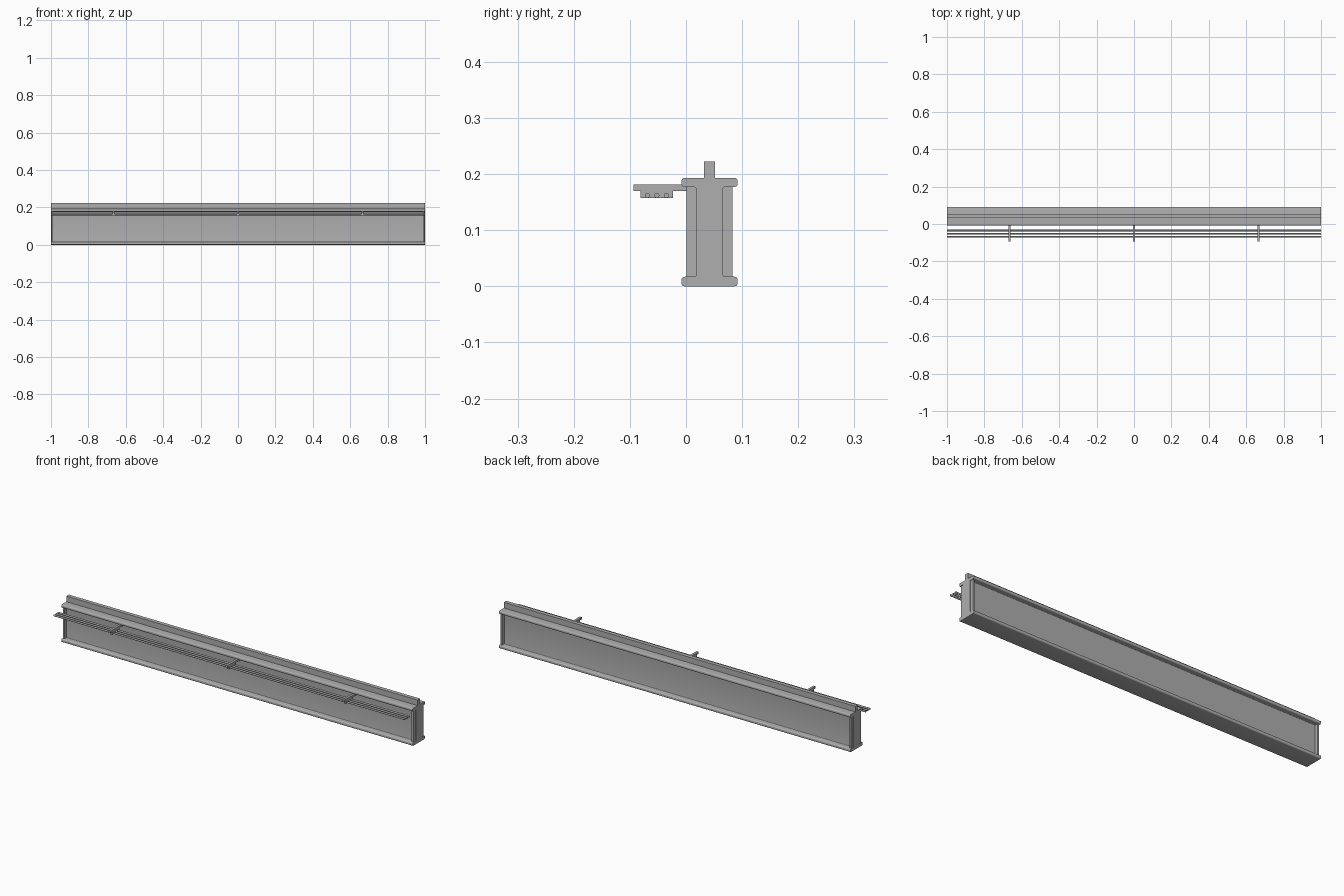
import bpy, bmesh
from mathutils import Vector

cube = bpy.data.objects.get("Cube")
if cube:
    bpy.data.objects.remove(cube, do_unlink=True)

steel = bpy.data.materials.new("grey_steel")
steel.use_nodes = True
grey = (0.43, 0.43, 0.43, 1)
steel.diffuse_color = grey
steel.node_tree.nodes["Principled BSDF"].inputs["Base Color"].default_value = grey

MID = 0.042      # centre plane of the girder
HALF = 1.0       # half length


def finish(name, bm, smooth=False):
    bmesh.ops.recalc_face_normals(bm, faces=bm.faces)
    mesh = bpy.data.meshes.new(name)
    bm.to_mesh(mesh)
    bm.free()
    mesh.materials.append(steel)
    obj = bpy.data.objects.new(name, mesh)
    bpy.context.collection.objects.link(obj)
    if smooth:
        bpy.ops.object.select_all(action='DESELECT')
        obj.select_set(True)
        bpy.context.view_layer.objects.active = obj
        bpy.ops.object.shade_smooth_by_angle()
    return obj


def box(name, x, y, z):
    bm = bmesh.new()
    bmesh.ops.create_cube(bm, size=1)
    for v in bm.verts:
        v.co = [lo + (c + 0.5) * (hi - lo) for c, (lo, hi) in zip(v.co, (x, y, z))]
    return finish(name, bm)


def rounded(corners, steps=4):
    """Round each (y, z, radius) corner of a closed outline."""
    out = []
    for i, (y, z, r) in enumerate(corners):
        p = Vector((y, z))
        a, b = (p + (Vector(corners[j][:2]) - p).normalized() * r
                for j in (i - 1, (i + 1) % len(corners)))
        for k in range(steps + 1):
            t = k / steps
            out.append(a * (1 - t) ** 2 + p * 2 * t * (1 - t) + b * t * t)
    return out


# I-shaped girder, outline mirrored about its centre plane
side = [(0.05, 0, 0.006), (0.05, 0.017, 0.006), (0.024, 0.017, 0.004),
        (0.024, 0.177, 0.004), (0.05, 0.177, 0.006), (0.05, 0.193, 0.006)]
outline = [(MID + y, z, r) for y, z, r in side]
outline += [(MID - y, z, r) for y, z, r in reversed(side)]
bm = bmesh.new()
face = bm.faces.new([bm.verts.new((-HALF, p.x, p.y)) for p in rounded(outline)])
ext = bmesh.ops.extrude_face_region(bm, geom=[face], use_keep_orig=True)
bmesh.ops.translate(bm, vec=(2 * HALF, 0, 0),
                    verts=[g for g in ext["geom"] if isinstance(g, bmesh.types.BMVert)])
finish("girder", bm, smooth=True)

# Running rail on top
box("top_rail", (-HALF, HALF), (MID - 0.01, MID + 0.01), (0.192, 0.222))

# Stiffener ribs at both ends, on both sides of the web
for end, sx in (("left", 1), ("right", -1)):
    x = sorted((sx * 0.988, sx * 0.997))
    for face_name, sy in (("front", -1), ("back", 1)):
        y = sorted((MID + sy * 0.022, MID + sy * 0.041))
        box(f"{end}_{face_name}_rib", x, y, (0.015, 0.179))

# Brackets holding the conductor bars
for i, x in enumerate((-0.665, 0, 0.665), 1):
    span = (x - 0.006, x + 0.006)
    box(f"bracket_arm_{i}", span, (-0.094, 0.02), (0.17, 0.181))
    box(f"bracket_clamp_{i}", span, (-0.081, -0.023), (0.157, 0.17))

# Three conductor bars running the full length
for i, y in enumerate((-0.069, -0.052, -0.035), 1):
    bpy.ops.mesh.primitive_cylinder_add(vertices=16, radius=0.0045, depth=2 * HALF,
                                        location=(0, y, 0.162), rotation=(0, 1.5708, 0))
    bar = bpy.context.object
    bar.name = f"conductor_bar_{i}"
    bar.data.materials.append(steel)
    bpy.ops.object.shade_smooth_by_angle()
